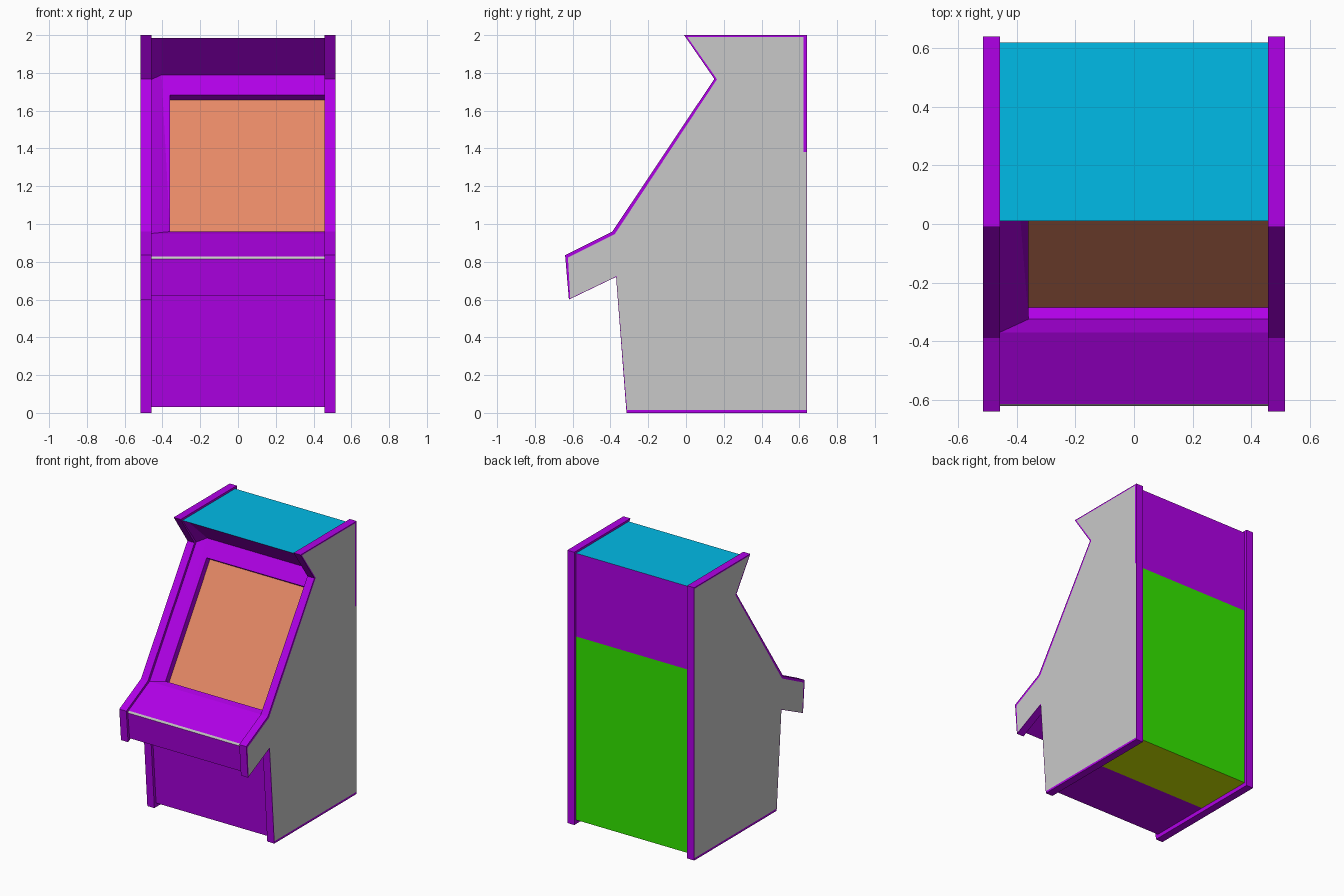
import bpy, bmesh

if "Cube" in bpy.data.objects:
    bpy.data.objects.remove(bpy.data.objects["Cube"])


def material(name, r, g, b):
    m = bpy.data.materials.new(name)
    lin = [((c / 255 + 0.055) / 1.055) ** 2.4 if c > 10 else c / 255 / 12.92 for c in (r, g, b)]
    m.diffuse_color = (*lin, 1)
    m.use_nodes = True
    m.node_tree.nodes["Principled BSDF"].inputs["Base Color"].default_value = m.diffuse_color
    return m


MATS = [material("purple", 180, 0, 236), material("grey", 201, 201, 201),
        material("screen_orange", 232, 138, 102), material("top_blue", 0, 190, 235),
        material("back_green", 52, 236, 0), material("base_olive", 212, 238, 0)]
PURPLE, GREY, ORANGE, BLUE, GREEN, OLIVE = range(6)


def finish(name, bm, recalc=True):
    if recalc:
        bmesh.ops.recalc_face_normals(bm, faces=bm.faces)
    me = bpy.data.meshes.new(name)
    bm.to_mesh(me)
    bm.free()
    for m in MATS:
        me.materials.append(m)
    ob = bpy.data.objects.new(name, me)
    bpy.context.collection.objects.link(ob)


def prism(name, profile, x0, x1):
    """Extrude a (y, z, colour of the edge that follows) profile along x."""
    bm = bmesh.new()
    a = [bm.verts.new((x0, y, z)) for y, z, _ in profile]
    b = [bm.verts.new((x1, y, z)) for y, z, _ in profile]
    n = len(profile)
    for i in range(n):
        j = (i + 1) % n
        bm.faces.new((a[i], a[j], b[j], b[i])).material_index = profile[i][2]
    bm.faces.new(a)
    bm.faces.new(b)
    finish(name, bm)


# Side panels: purple edge trim around a grey outer face (rear trim on the right only)
OUTER = [(-.01, 2), (.15, 1.768), (-.39, .96), (-.64, .835), (-.62, .60), (-.37, .72),
         (-.315, 0), (.64, 0), (.64, 1.375), (.64, 1.385), (.64, 2)]
INSET = [(.006, 1.991), (.164, 1.766), (-.377, .946), (-.625, .822), (-.613, .607), (-.368, .724),
         (-.312, .016), (.637, .016), (.637, 1.38)]
for side, s, rear in (("left", -1, .637), ("right", 1, .622)):
    bm = bmesh.new()
    inner = [bm.verts.new((s * .458, y, z)) for y, z in OUTER]
    outer = [bm.verts.new((s * .515, y, z)) for y, z in OUTER]
    grey = [bm.verts.new((s * .515, y, z)) for y, z in INSET + [(rear, 1.381), (rear, 1.991)]]
    n = len(OUTER)
    for i in range(n):
        j = (i + 1) % n
        bm.faces.new((inner[i], inner[j], outer[j], outer[i]))
        bm.faces.new((outer[i], outer[j], grey[j], grey[i]))
    bm.faces.new(inner)
    bm.faces.new(grey).material_index = GREY
    finish(side + "_side_panel", bm)

# Cabinet body between the panels; the wide part has the sunken screen
SHELL = [(.22, 1.79, PURPLE), (.01, 1.985, BLUE), (.62, 1.985, PURPLE), (.62, 1.375, GREEN),
         (.62, .03, OLIVE), (.17, .03, PURPLE), (-.295, .03, PURPLE), (-.352, .745, PURPLE),
         (-.602, .622, PURPLE), (-.622, .815, GREY), (-.614, .829, PURPLE), (-.37, .95, PURPLE),
         (-.325, .96, PURPLE)]
SCREEN = [(-.285, .933, ORANGE), (.19, 1.657, PURPLE), (.15, 1.684, PURPLE)]
prism("cabinet_left_bezel", SHELL, -.458, -.36)
prism("cabinet_body_with_screen", SHELL + SCREEN, -.36, .458)

# Sloped trim that leads from the left panel down to the bezel and marquee
bm = bmesh.new()
edge = [bm.verts.new((-.458, y, z)) for y, z in ((-.37, .95), (.17, 1.765), (.01, 1.984))]
deep = [bm.verts.new(p) for p in ((-.36, -.325, .96), (-.405, .22, 1.79), (-.405, .012, 1.984))]
for i in range(2):
    bm.faces.new((edge[i], deep[i], deep[i + 1], edge[i + 1]))
finish("left_bezel_trim", bm, recalc=False)
